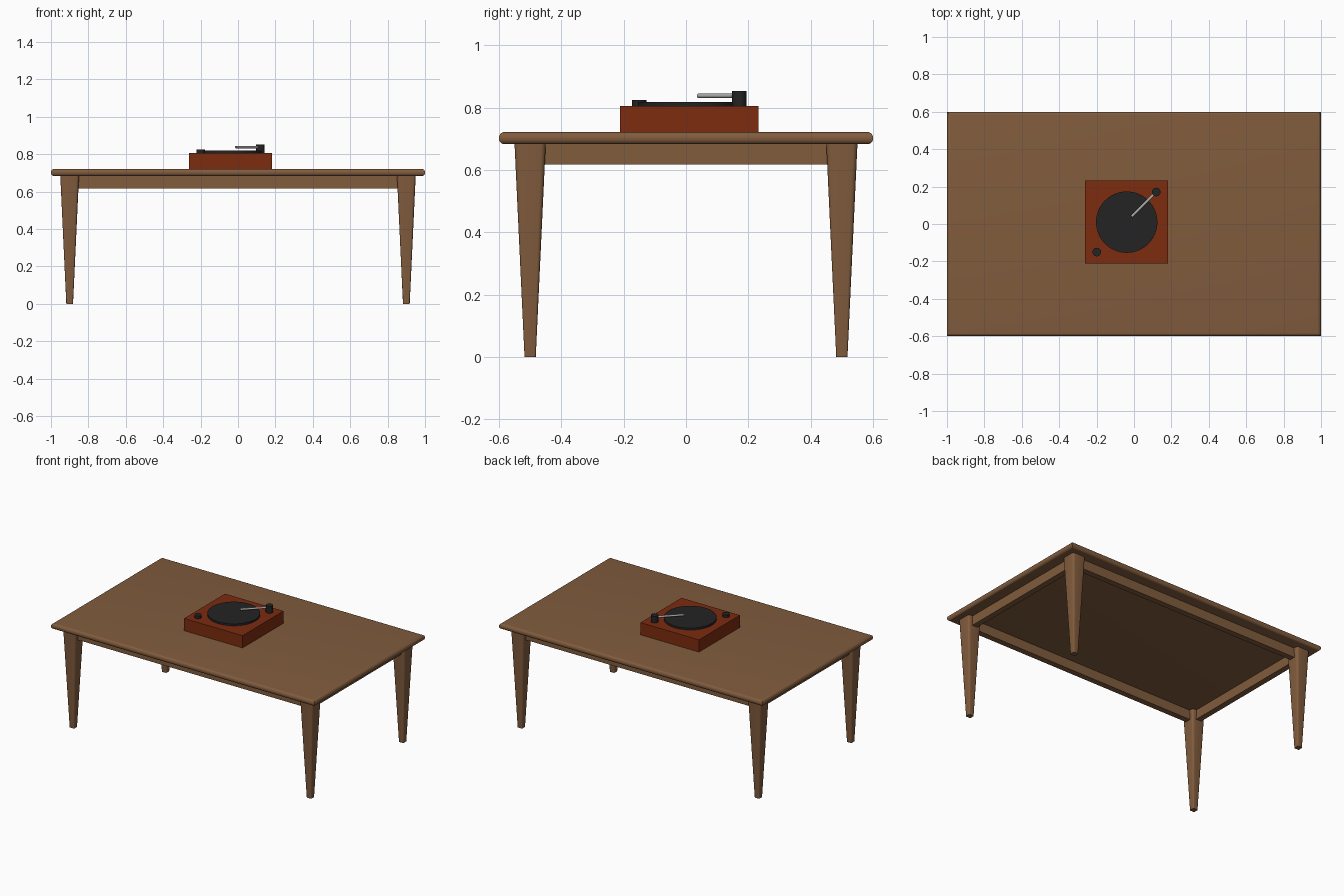
import bpy, bmesh
from mathutils import Vector

if "Cube" in bpy.data.objects:
    bpy.data.objects.remove(bpy.data.objects["Cube"])


def material(name, rgb):
    m = bpy.data.materials.new(name)
    m.diffuse_color = (*rgb, 1)
    m.use_nodes = True
    m.node_tree.nodes["Principled BSDF"].inputs["Base Color"].default_value = m.diffuse_color
    return m


WOOD = material("brown wood", (0.22, 0.107, 0.047))
RED = material("red wood", (0.205, 0.025, 0.005))
BLACK = material("black", (0.017, 0.017, 0.017))
METAL = material("grey metal", (0.42, 0.41, 0.40))


def finish(bm, name, mat, smooth=False):
    bmesh.ops.recalc_face_normals(bm, faces=bm.faces)
    me = bpy.data.meshes.new(name)
    bm.to_mesh(me)
    bm.free()
    me.materials.append(mat)
    ob = bpy.data.objects.new(name, me)
    bpy.context.collection.objects.link(ob)
    if smooth:
        bpy.ops.object.select_all(action='DESELECT')
        ob.select_set(True)
        bpy.context.view_layer.objects.active = ob
        bpy.ops.object.shade_smooth_by_angle()
    return ob


def box_mesh(lo, hi):
    bm = bmesh.new()
    bmesh.ops.create_cube(bm, size=1)
    lo, hi = Vector(lo), Vector(hi)
    for v in bm.verts:
        v.co = (lo + hi) / 2 + v.co * (hi - lo)
    return bm


def is_vertical(e):
    return abs(e.verts[0].co.z - e.verts[1].co.z) > 0.001


def rod(name, start, end, radius, mat, sides=48):
    start, end = Vector(start), Vector(end)
    bm = bmesh.new()
    bmesh.ops.create_cone(bm, cap_ends=True, segments=sides, radius1=radius,
                          radius2=radius, depth=(end - start).length)
    bm.transform((end - start).to_track_quat('Z', 'Y').to_matrix().to_4x4())
    bmesh.ops.translate(bm, verts=bm.verts, vec=(start + end) / 2)
    return finish(bm, name, mat, True)


TOP, UNDER, APRON = 0.722, 0.683, 0.618

# Table top with rounded edges and mitred corners
bm = box_mesh((-1, -0.6, UNDER), (1, 0.6, TOP))
bmesh.ops.bevel(bm, geom=[e for e in bm.edges if not is_vertical(e)],
                offset=0.018, segments=5, profile=0.5, affect='EDGES')
finish(bm, "table_top", WOOD, True)

# Tapered legs with softened corners
for sx, side in ((-1, "left"), (1, "right")):
    for sy, end in ((-1, "front"), (1, "back")):
        bm = box_mesh((-0.05, -0.05, 0), (0.05, 0.05, UNDER))
        bmesh.ops.bevel(bm, geom=[e for e in bm.edges if is_vertical(e)],
                        offset=0.016, segments=4, profile=0.5, affect='EDGES')
        for v in bm.verts:
            k = 0.36 if v.co.z < 0.1 else 1
            v.co = (sx * 0.9 + v.co.x * k, sy * 0.5 + v.co.y * k, v.co.z)
        finish(bm, f"{end}_{side}_leg", WOOD, True)

# Apron rails between the legs
for s, end, side in ((-1, "front", "left"), (1, "back", "right")):
    finish(box_mesh((-0.87, s * 0.5 - 0.02, APRON), (0.87, s * 0.5 + 0.02, UNDER)),
           f"{end}_apron", WOOD)
    finish(box_mesh((s * 0.9 - 0.02, -0.47, APRON), (s * 0.9 + 0.02, 0.47, UNDER)),
           f"{side}_apron", WOOD)

# Record player
CX, CY, H, DECK = -0.039, 0.01, 0.222, 0.806
finish(box_mesh((CX - H, CY - H, TOP), (CX + H, CY + H, DECK)), "player_base", RED)
rod("platter", (CX, CY, DECK), (CX, CY, 0.819), 0.164, BLACK, 64)
rod("knob", (-0.199, -0.15, DECK), (-0.199, -0.15, 0.825), 0.023, BLACK, 32)
rod("arm_pivot", (0.119, 0.171, DECK), (0.119, 0.171, 0.853), 0.023, BLACK, 32)
rod("tone_arm", (0.119, 0.171, 0.838), (-0.012, 0.04, 0.838), 0.007, METAL, 24)
